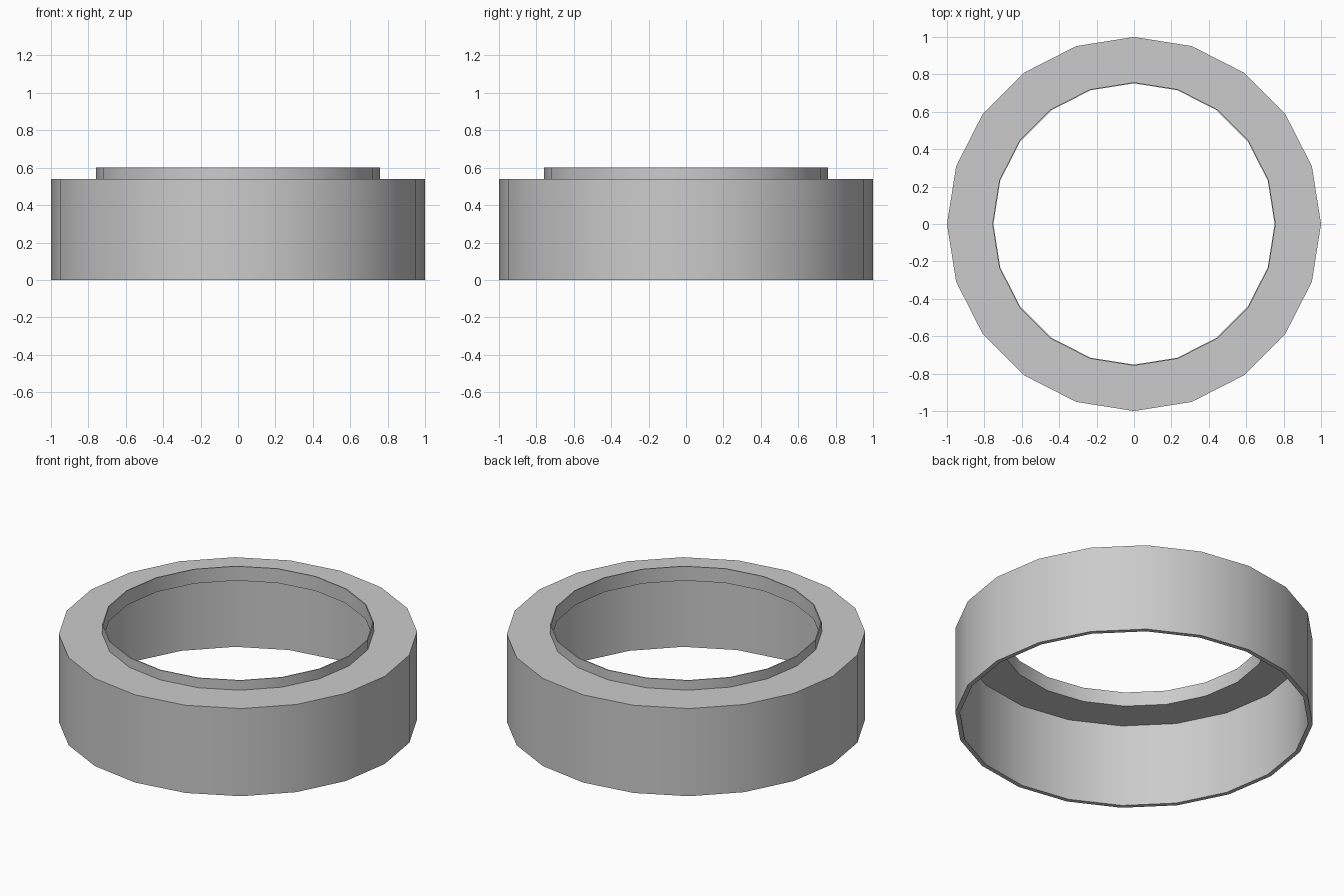
import bpy, bmesh
from math import cos, sin, tau, radians

if "Cube" in bpy.data.objects:
    bpy.data.objects.remove(bpy.data.objects["Cube"])

SIDES = 20


def lathe(name, profile):
    """Revolve a closed (radius, z) profile around the z axis."""
    bm = bmesh.new()
    rings = [[bm.verts.new((r * cos(tau * i / SIDES), r * sin(tau * i / SIDES), z))
              for r, z in profile] for i in range(SIDES)]
    n = len(profile)
    for i in range(SIDES):
        a, b = rings[i], rings[(i + 1) % SIDES]
        for j in range(n):
            k = (j + 1) % n
            bm.faces.new((a[j], b[j], b[k], a[k]))
    bmesh.ops.recalc_face_normals(bm, faces=bm.faces)
    mesh = bpy.data.meshes.new(name)
    bm.to_mesh(mesh)
    bm.free()
    obj = bpy.data.objects.new(name, mesh)
    bpy.context.collection.objects.link(obj)
    bpy.ops.object.select_all(action='DESELECT')
    obj.select_set(True)
    bpy.context.view_layer.objects.active = obj
    bpy.ops.object.shade_smooth_by_angle(angle=radians(30))
    return obj


# Hollow ring cap: thin outer wall, flat top flange, thin raised lip at the hole
lathe("ring_cap", [(1.0, 0.0), (1.0, 0.54), (0.758, 0.54), (0.758, 0.60),
                   (0.752, 0.60), (0.752, 0.512), (0.974, 0.512), (0.974, 0.0)])
